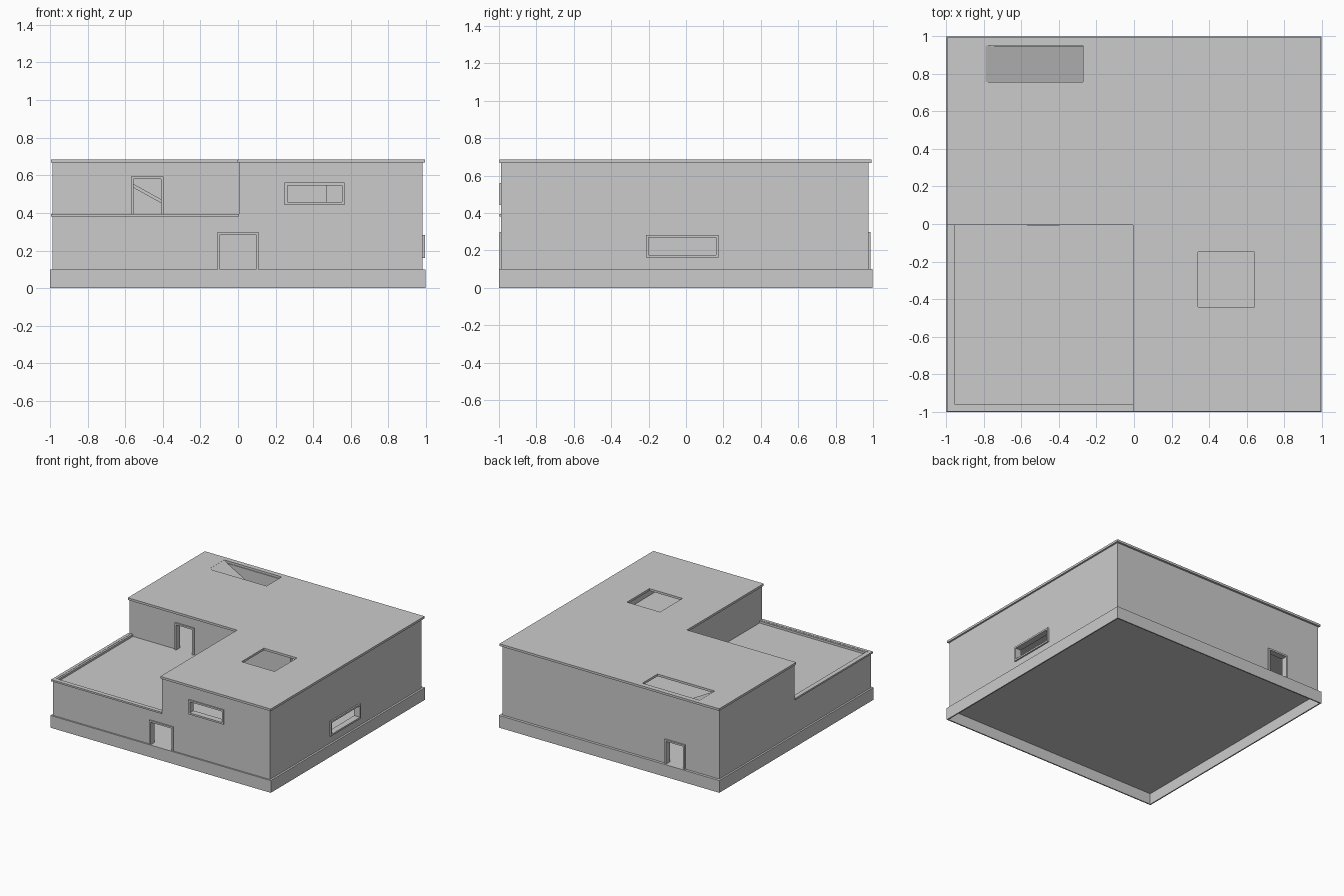
import bpy, bmesh, math

if "Cube" in bpy.data.objects:
    bpy.data.objects.remove(bpy.data.objects["Cube"])

grey = bpy.data.materials.new("plaster_grey")
grey.diffuse_color = (0.6, 0.6, 0.6, 1)
grey.use_nodes = True
grey.node_tree.nodes["Principled BSDF"].inputs["Base Color"].default_value = grey.diffuse_color


def sheet(name, axis, w0, w1, solids, holes=()):
    """Flat panel made of rectangles minus rectangular holes, extruded along an axis.
    Rectangles are (u0, v0, u1, v1); u, v are the two remaining axes in order."""
    rects = list(solids) + list(holes)
    us = sorted({r[i] for r in rects for i in (0, 2)})
    vs = sorted({r[i] for r in rects for i in (1, 3)})
    inside = lambda r, u, v: r[0] < u < r[2] and r[1] < v < r[3]

    def place(u, v):
        c = [u, v]
        c.insert(axis, w0)
        return c

    bm = bmesh.new()
    for u0, u1 in zip(us, us[1:]):
        for v0, v1 in zip(vs, vs[1:]):
            u, v = (u0 + u1) / 2, (v0 + v1) / 2
            if any(inside(r, u, v) for r in solids) and not any(inside(r, u, v) for r in holes):
                bm.faces.new([bm.verts.new(place(*p)) for p in
                              ((u0, v0), (u1, v0), (u1, v1), (u0, v1))])
    bmesh.ops.remove_doubles(bm, verts=bm.verts[:], dist=1e-5)
    ext = bmesh.ops.extrude_face_region(bm, geom=bm.faces[:], use_keep_orig=True)
    shift = [0, 0, 0]
    shift[axis] = w1 - w0
    bmesh.ops.translate(bm, vec=shift,
                        verts=[g for g in ext["geom"] if isinstance(g, bmesh.types.BMVert)])
    bmesh.ops.recalc_face_normals(bm, faces=bm.faces[:])
    me = bpy.data.meshes.new(name)
    bm.to_mesh(me)
    bm.free()
    me.materials.append(grey)
    ob = bpy.data.objects.new(name, me)
    bpy.context.collection.objects.link(ob)
    return ob


def frame(name, axis, w0, w1, hole, sill=True, t=0.014):
    """Trim around an opening; doors have no sill."""
    u0, v0, u1, v1 = hole
    sheet(name, axis, w0, w1, [(u0 - t, v0 - t if sill else v0, u1 + t, v1 + t)], [hole])


# Overall levels and wall faces
L, R, F, B = -0.985, 0.981, -0.988, 0.975
T = 0.03
G, M, P, U = 0.1, 0.375, 0.392, 0.667

# Openings
front_door = (-0.095, G, 0.095, 0.285)
front_window = (0.262, 0.457, 0.552, 0.547)
right_window = (-0.2, 0.175, 0.16, 0.268)
back_door = (-0.665, G, -0.51, 0.285)
terrace_door = (-0.555, M, -0.41, 0.58)
skylight = (0.34, -0.44, 0.64, -0.15)
ramp_hatch = (-0.79, 0.755, -0.27, 0.95)

# Open-bottomed plinth with ground floor on top
sheet("plinth_skirt", 2, 0, 0.09, [(-1, -1, 0.997, 0.997)], [(-0.99, -0.99, 0.987, 0.987)])
sheet("ground_floor", 2, 0.09, G, [(-1, -1, 0.997, 0.997)])

# Outer walls
sheet("front_wall", 1, F, F + T, [(L, G, 0.005, P), (0.005, G, R, U)], [front_door, front_window])
sheet("back_wall", 1, B - T, B, [(L, G, R, U)], [back_door])
sheet("right_wall", 0, R - T, R, [(F + T, G, B - T, U)], [right_window])
sheet("left_wall", 0, L, L + T, [(F + T, G, 0.005, P), (0.005, G, B - T, U)])

# Upper floor, terrace walls and inner partition
sheet("upper_floor", 2, M - 0.02, M, [(L + T, F + T, R - T, B - T)])
sheet("terrace_back_wall", 1, 0.005, 0.005 + T, [(L + T, M, 0.005 + T, U)], [terrace_door])
sheet("terrace_side_wall", 0, 0.005, 0.005 + T, [(F + T, M, 0.005, U)])
sheet("inner_partition", 1, 0.005, 0.005 + T, [(0.005 + T, M, 0.47, U)])

# Thin coping on the terrace edge
sheet("terrace_coping", 2, 0.38, 0.394, [(-0.995, -0.997, 0.004, 0.004)], [(L + T / 2, F + T / 2, 0.004, 0.004)])

# L-shaped roof with skylight and ramp hatch
sheet("roof", 2, U, 0.685, [(-0.995, -0.005, 0.995, 0.992), (-0.005, -0.998, 0.995, -0.005)],
      [skylight, ramp_hatch])

# Ramp from the upper floor to the roof
ramp = sheet("roof_ramp", 1, ramp_hatch[1], ramp_hatch[3], [(-0.79, 0.664, -0.27, 0.684)])
for v in ramp.data.vertices:
    v.co.z -= (v.co.x + 0.79) / 0.52 * 0.289

# Opening trims, standing slightly proud of the walls
frame("front_door_frame", 1, F - 0.01, F + 0.04, front_door, False)
frame("front_window_frame", 1, F - 0.01, F + 0.04, front_window)
frame("right_window_frame", 0, R - 0.04, R + 0.012, right_window)
frame("back_door_frame", 1, B - 0.04, B + 0.012, back_door, False)
frame("terrace_door_frame", 1, -0.007, 0.045, terrace_door, False)
